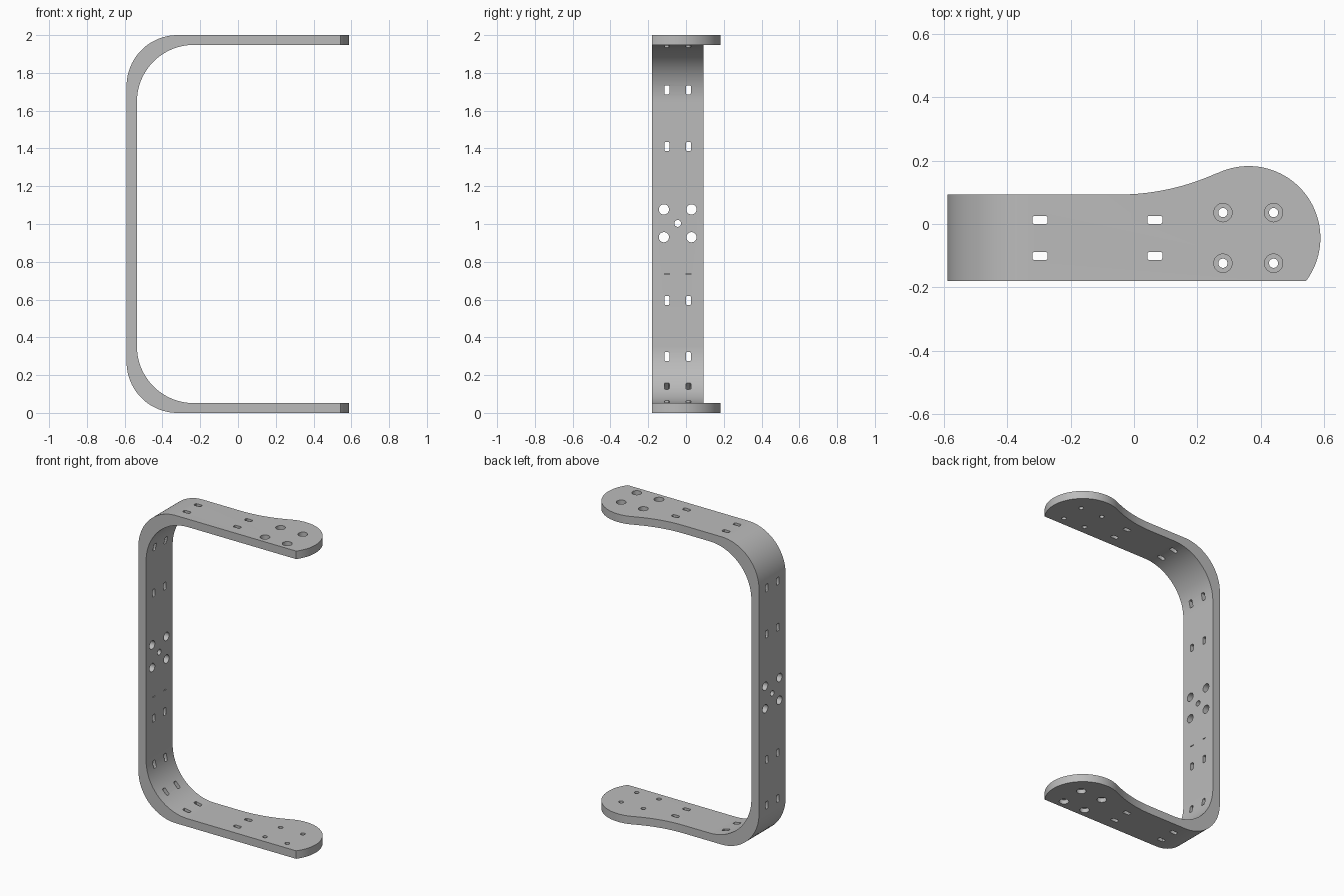
import bpy, bmesh
from math import sin, cos, pi, radians, atan2
from mathutils import Matrix, Vector

if "Cube" in bpy.data.objects:
    bpy.data.objects.remove(bpy.data.objects["Cube"])

MID_Y = -0.044          # centre line of the strap
PAIR = 0.057            # half spacing of the slot pairs
WALL_X = -0.565         # middle of the upright wall
ARMS = (0.026, 1.974)   # mid heights of the two arms

metal = bpy.data.materials.new("grey metal")
metal.use_nodes = True
metal.diffuse_color = (0.5, 0.5, 0.5, 1)
metal.node_tree.nodes["Principled BSDF"].inputs["Base Color"].default_value = (0.5, 0.5, 0.5, 1)


def arc(cx, cy, r, start, end, steps=28):
    return [(cx + r * cos(start + (end - start) * i / steps),
             cy + r * sin(start + (end - start) * i / steps)) for i in range(steps + 1)]


def make_object(name, bm):
    bmesh.ops.recalc_face_normals(bm, faces=bm.faces)
    mesh = bpy.data.meshes.new(name)
    bm.to_mesh(mesh)
    bm.free()
    mesh.materials.append(metal)
    obj = bpy.data.objects.new(name, mesh)
    bpy.context.collection.objects.link(obj)
    return obj


def prism(name, points, direction):
    bm = bmesh.new()
    face = bm.faces.new([bm.verts.new(p) for p in points])
    top = bmesh.ops.extrude_face_region(bm, geom=[face])["geom"]
    bmesh.ops.translate(bm, vec=direction, verts=[v for v in top if isinstance(v, bmesh.types.BMVert)])
    return make_object(name, bm)


def add_hole(bm, centre, radius, depth, axis):
    turn = Matrix.Rotation(pi / 2, 4, 'Y') if axis == 'X' else Matrix()
    bmesh.ops.create_cone(bm, cap_ends=True, segments=32, radius1=radius, radius2=radius,
                          depth=depth, matrix=Matrix.Translation(centre) @ turn)


def add_slot(bm, x, z, angle, length=0.048, depth=0.16):
    """Pair of slots; angle tilts the cutting direction from vertical about y."""
    for side in (-1, 1):
        place = Matrix.Translation((x, MID_Y + side * PAIR, z)) @ Matrix.Rotation(angle, 4, 'Y')
        box = bmesh.ops.create_cube(bm, size=1, matrix=place @ Matrix.Diagonal((length, 0.026, depth, 1)))
        if length > 0.02:   # round the four corners of the slot
            drill = place.to_3x3() @ Vector((0, 0, 1))
            edges = {e for v in box["verts"] for e in v.link_edges
                     if abs((e.verts[0].co - e.verts[1].co).normalized().dot(drill)) > 0.99}
            bmesh.ops.bevel(bm, geom=list(edges), offset=0.007, segments=3,
                            profile=0.5, affect='EDGES')


# C-shaped side profile, with a larger bend radius inside than outside
outer = arc(-0.32, 1.73, 0.27, pi / 2, pi) + arc(-0.32, 0.27, 0.27, pi, 1.5 * pi)
inner = arc(-0.235, 0.352, 0.3, 1.5 * pi, pi) + arc(-0.235, 1.648, 0.3, pi, pi / 2)
profile = [(0.7, 2)] + outer + [(0.7, 0), (0.7, 0.052)] + inner + [(0.7, 1.948)]
bracket = prism("c_bracket", [(x, -0.3, z) for x, z in profile], (0, 0.6, 0))

# Plan outline: straight strap flowing into a round pad
pad_x, pad_y, pad_r = 0.362, MID_Y, 0.227
sweep_x, sweep_r = -0.05, 0.751
sweep_y = 0.093 + sweep_r
join = atan2(sweep_y - pad_y, sweep_x - pad_x)
plan = [(-0.7, -0.18)]
plan += arc(pad_x, pad_y, pad_r, radians(-36.8), join, 56)
plan += arc(sweep_x, sweep_y, sweep_r, join - pi, -pi / 2, 20)[1:]
plan += [(-0.7, 0.093)]
outline = prism("plan_cutter", [(x, y, -0.1) for x, y in plan], (0, 0, 2.2))

# Slots and through holes
bm = bmesh.new()
for z in (0.298, 0.595, 1.41, 1.71):
    add_slot(bm, WALL_X, z, pi / 2)
for z in ARMS:
    for x in (-0.297, 0.066):
        add_slot(bm, x, z, 0)
add_slot(bm, -0.479, 0.111, pi / 4)                            # lower bend
add_slot(bm, -0.535, 0.735, pi / 2, length=0.005, depth=0.02)  # shallow index marks
add_hole(bm, (WALL_X, MID_Y, 1.003), 0.018, 0.16, 'X')
for side in (-1, 1):
    for z in (0.93, 1.077):
        add_hole(bm, (WALL_X, MID_Y + side * 0.073, z), 0.027, 0.16, 'X')
bolts = [(x, MID_Y + side * 0.08) for x in (0.281, 0.441) for side in (-1, 1)]
for x, y in bolts:
    for z in ARMS:
        add_hole(bm, (x, y, z), 0.0145, 0.16, 'Z')
through = make_object("hole_cutter", bm)

# Counterbores on the outer faces of both pads
bm = bmesh.new()
for x, y in bolts:
    for z in (0, 2):
        add_hole(bm, (x, y, z), 0.029, 0.056, 'Z')
bores = make_object("counterbore_cutter", bm)

# Trim to the plan outline, then cut the holes
bpy.ops.object.select_all(action='DESELECT')
bpy.context.view_layer.objects.active = bracket
bracket.select_set(True)
for cutter, operation in ((outline, 'INTERSECT'), (through, 'DIFFERENCE'), (bores, 'DIFFERENCE')):
    mod = bracket.modifiers.new(cutter.name, 'BOOLEAN')
    mod.operation = operation
    mod.solver = 'EXACT'
    mod.object = cutter
    bpy.ops.object.modifier_apply(modifier=mod.name)
    bpy.data.objects.remove(cutter)

bpy.ops.object.shade_smooth_by_angle(angle=radians(25))
